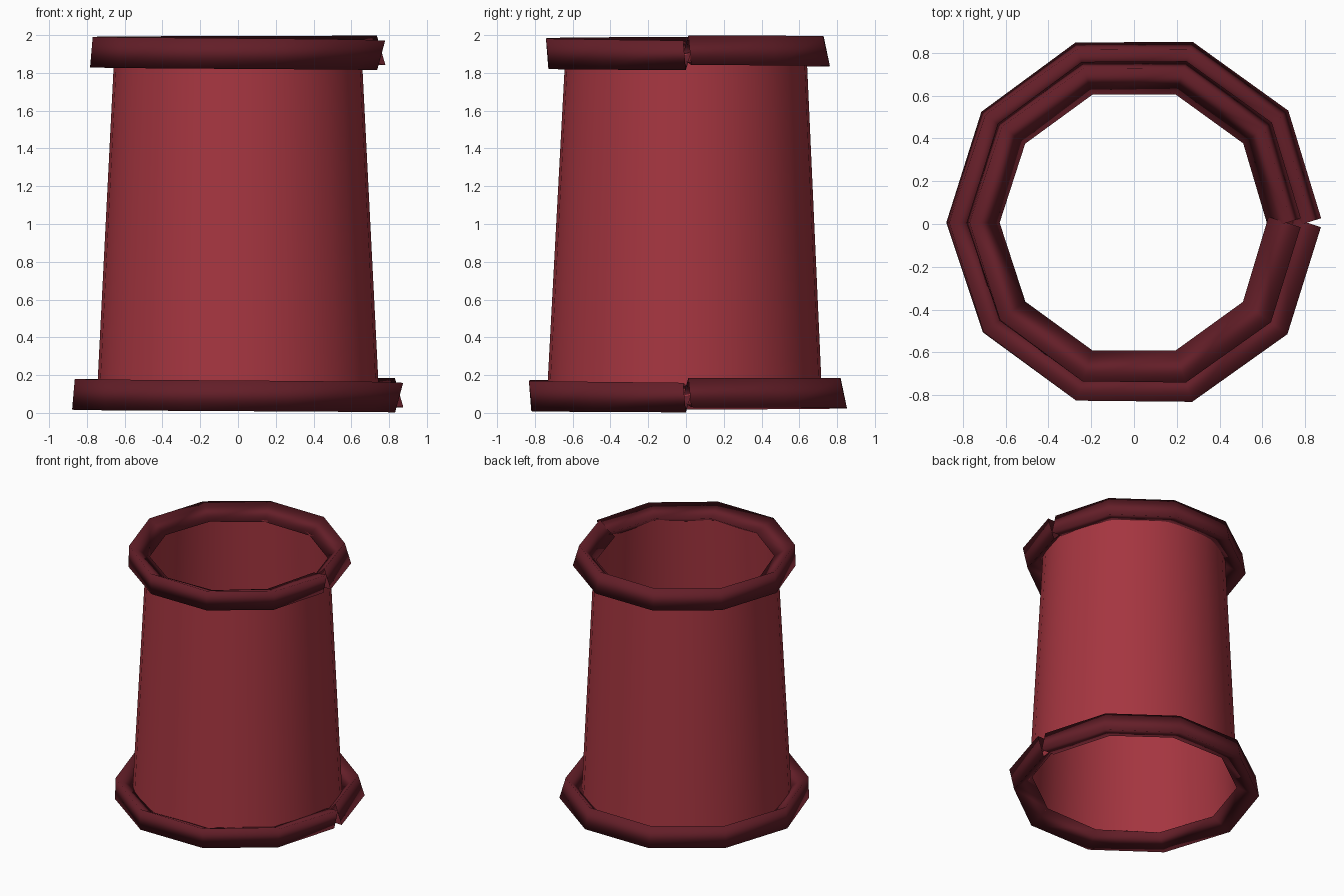
import bpy, bmesh
from math import cos, sin, pi, radians

if "Cube" in bpy.data.objects:
    bpy.data.objects.remove(bpy.data.objects["Cube"])


def material(name, rgb):
    m = bpy.data.materials.new(name)
    m.diffuse_color = (*rgb, 1)
    m.use_nodes = True
    m.node_tree.nodes["Principled BSDF"].inputs["Base Color"].default_value = m.diffuse_color
    return m


def finish(bm, name, mat):
    me = bpy.data.meshes.new(name)
    bm.normal_update()
    bm.to_mesh(me)
    bm.free()
    for p in me.polygons:
        p.use_smooth = True
    me.materials.append(mat)
    ob = bpy.data.objects.new(name, me)
    bpy.context.collection.objects.link(ob)
    return ob


def loft(loops):
    """Skin a list of equal-length closed point loops."""
    bm = bmesh.new()
    rows = [[bm.verts.new(p) for p in loop] for loop in loops]
    n = len(rows[0])
    for a, b in zip(rows, rows[1:]):
        for j in range(n):
            k = (j + 1) % n
            bm.faces.new((a[j], a[k], b[k], b[j]))
    bmesh.ops.recalc_face_normals(bm, faces=bm.faces)
    return bm


def rim(name, radius, z, mat, r=0.094, sides=10):
    # split ring: triangular section swept round a decagon, twisting along the way
    loops = []
    for i in range(sides + 1):
        t = i / sides
        ang = 2 * pi * t
        tilt = radians(17 - 16 * t - 17 * t * t)
        end = i in (0, sides)
        aim = ang + (pi / sides if i == 0 else -pi / sides if end else 0)
        mitre = 1 if end else 1 / cos(pi / sides)
        rad = radius if end else radius + 0.012
        loop = []
        for k in range(3):
            a = pi + k * 2 * pi / 3 + tilt
            out, up = r * cos(a) * mitre, r * sin(a)
            loop.append((rad * cos(ang) + out * cos(aim),
                         rad * sin(ang) + out * sin(aim) + 0.006, z + up))
        loops.append(loop)
    return finish(loft(loops), name, mat)


red = material("red", (0.376, 0.036, 0.051))
dark_red = material("dark_red", (0.125, 0.013, 0.021))

# tapered open body
N = 32
body_loops = [[(r * cos(2 * pi * j / N), 0.975 * r * sin(2 * pi * j / N) + dy, z)
               for j in range(N)]
              for r, dy, z in ((0.747, -0.008, 0.09), (0.655, 0.0, 1.9))]
finish(loft(body_loops), "body", red)

# rims at both ends
rim("bottom_rim", 0.81, 0.094, dark_red)
rim("top_rim", 0.715, 1.906, dark_red)
